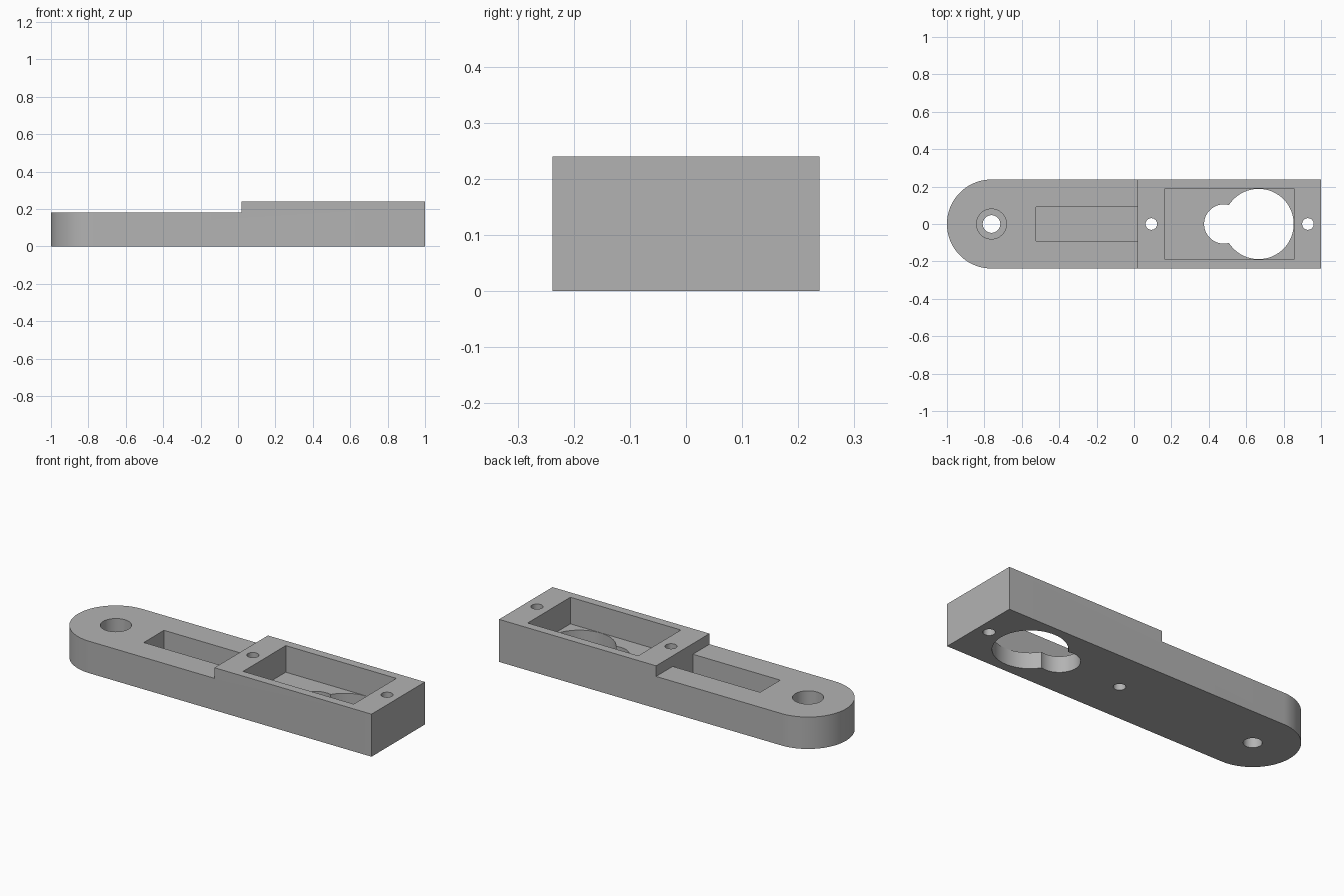
import bpy
import bmesh
from math import pi, cos, sin, radians

if "Cube" in bpy.data.objects:
    bpy.data.objects.remove(bpy.data.objects["Cube"])

HALF_WIDTH = 0.238
HEIGHT = 0.24
LOW_TOP = 0.18      # top of the rounded arm
STEP_X = 0.02       # where the raised block begins
PIVOT_X = -0.762    # centre of the rounded end

grey = bpy.data.materials.new("plain grey")
grey.use_nodes = True
colour = (0.45, 0.45, 0.45, 1)
grey.diffuse_color = colour
grey.node_tree.nodes["Principled BSDF"].inputs["Base Color"].default_value = colour


def prism(name, outline, z0, z1):
    """Upright solid from a counter-clockwise outline."""
    bm = bmesh.new()
    base = bm.faces.new([bm.verts.new((x, y, z0)) for x, y in outline])
    side = bmesh.ops.extrude_face_region(bm, geom=[base])["geom"]
    top = [v for v in side if isinstance(v, bmesh.types.BMVert)]
    bmesh.ops.translate(bm, verts=top, vec=(0, 0, z1 - z0))
    bmesh.ops.recalc_face_normals(bm, faces=bm.faces)
    mesh = bpy.data.meshes.new(name)
    bm.to_mesh(mesh)
    bm.free()
    mesh.materials.append(grey)
    obj = bpy.data.objects.new(name, mesh)
    bpy.context.collection.objects.link(obj)
    return obj


def arc(cx, r, start, end, steps):
    return [(cx + r * cos(start + (end - start) * i / steps),
             r * sin(start + (end - start) * i / steps)) for i in range(steps + 1)]


def box(name, x0, x1, half, z0, z1):
    return prism(name, [(x0, -half), (x1, -half), (x1, half), (x0, half)], z0, z1)


def cylinder(name, x, r, z0, z1):
    return prism(name, arc(x, r, 0, 2 * pi, 64)[:-1], z0, z1)


def cut(body, cutter):
    cutter.hide_render = True
    mod = body.modifiers.new(cutter.name, 'BOOLEAN')
    mod.operation = 'DIFFERENCE'
    mod.solver = 'EXACT'
    mod.object = cutter
    bpy.context.view_layer.objects.active = body
    bpy.ops.object.modifier_apply(modifier=mod.name)
    bpy.data.objects.remove(cutter)


# Arm body: square at one end, rounded at the other
outline = [(1, -HALF_WIDTH), (1, HALF_WIDTH)] + arc(PIVOT_X, HALF_WIDTH, pi / 2, 3 * pi / 2, 48)
body = prism("arm_body", outline, 0, HEIGHT)

# Lowered rounded half and the long slot that ends at the step
cut(body, box("step_cutter", -1.2, STEP_X, 0.5, LOW_TOP, 0.5))
cut(body, box("slot_cutter", -0.525, STEP_X, 0.09, 0.06, 0.5))

# Rectangular pocket with a keyhole opening in its floor
cut(body, box("pocket_cutter", 0.165, 0.855, 0.19, 0.09, 0.5))
cut(body, cylinder("large_opening_cutter", 0.666, 0.188, -0.1, 0.15))
cut(body, cylinder("small_opening_cutter", 0.48, 0.105, -0.1, 0.15))

# Counterbored pivot hole
cut(body, cylinder("counterbore_cutter", PIVOT_X, 0.08, 0.06, 0.5))
cut(body, cylinder("pivot_cutter", PIVOT_X, 0.047, -0.1, 0.15))

# Screw holes on both sides of the pocket
for x in (0.093, 0.93):
    cut(body, cylinder("screw_cutter", x, 0.031, -0.1, 0.5))

# Smooth round walls, sharp edges
bpy.ops.object.select_all(action='DESELECT')
body.select_set(True)
bpy.context.view_layer.objects.active = body
bpy.ops.object.shade_smooth_by_angle(angle=radians(30))
